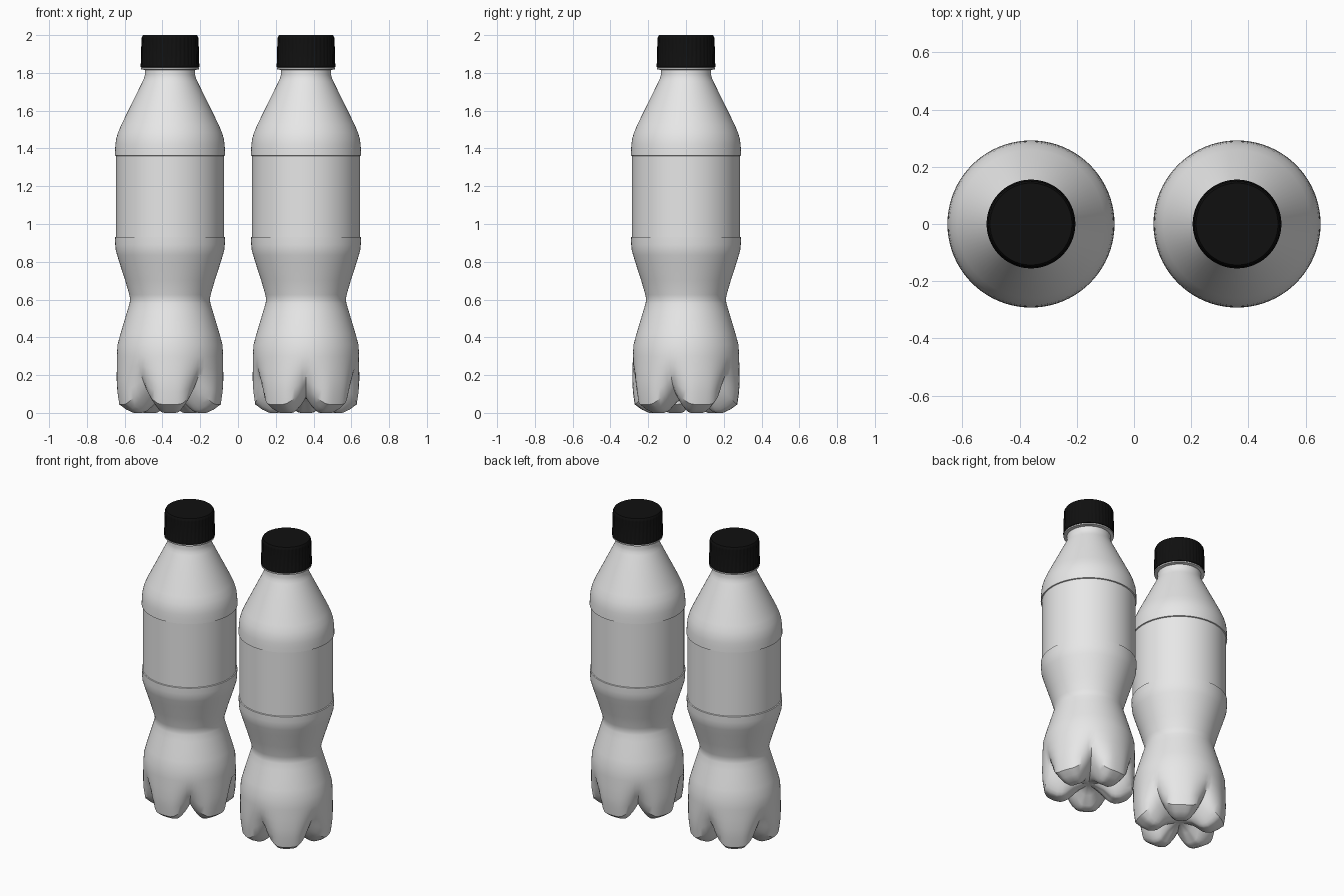
import bpy, bmesh, math

if "Cube" in bpy.data.objects:
    bpy.data.objects.remove(bpy.data.objects["Cube"])

SEG = 80  # divisible by the five feet


def material(name, rgb):
    m = bpy.data.materials.new(name)
    m.diffuse_color = (*rgb, 1)
    m.use_nodes = True
    m.node_tree.nodes["Principled BSDF"].inputs["Base Color"].default_value = m.diffuse_color
    return m


GREY = material("light grey plastic", (0.8, 0.8, 0.8))
BLACK = material("black plastic", (0.005, 0.005, 0.005))


def lathe(name, rings, x, mat, turn=0.0, seg=SEG, angle=35):
    """Skin rings given as functions angle -> (r, z); both ends are closed."""
    bm = bmesh.new()
    loops = []
    for ring in rings:
        loop = []
        for i in range(seg):
            a = 2 * math.pi * i / seg
            r, z = ring(a, i)
            loop.append(bm.verts.new((r * math.cos(a + turn), r * math.sin(a + turn), z)))
        loops.append(loop)
    for lo, hi in zip(loops, loops[1:]):
        for i in range(seg):
            j = (i + 1) % seg
            bm.faces.new((lo[i], lo[j], hi[j], hi[i]))
    for loop in (loops[0], loops[-1]):
        c = bm.verts.new((0, 0, sum(v.co.z for v in loop) / seg))
        for i in range(seg):
            bm.faces.new((loop[i], loop[(i + 1) % seg], c))
    bmesh.ops.recalc_face_normals(bm, faces=bm.faces)
    me = bpy.data.meshes.new(name)
    bm.to_mesh(me)
    bm.free()
    me.materials.append(mat)
    ob = bpy.data.objects.new(name, me)
    bpy.context.collection.objects.link(ob)
    ob.location.x = x
    bpy.ops.object.select_all(action='DESELECT')
    ob.select_set(True)
    bpy.context.view_layer.objects.active = ob
    bpy.ops.object.shade_smooth_by_angle(angle=math.radians(angle))
    return ob


def plain(r, z):
    return lambda a, i: (r, z)


def petal(foot, valley):
    """Ring that swings between the foot profile and the valley profile."""
    def ring(a, i):
        d = abs((a * 5 / (2 * math.pi) + 0.5) % 1 - 0.5) * 2  # 0 foot, 1 valley
        t = max(0.0, (d - 0.3) / 0.7) ** 1.4
        return tuple(f + (v - f) * t for f, v in zip(foot, valley))
    return ring


# Five-footed base: (foot point, valley point), centre outwards
BASE = [((0.03, 0.075), (0.03, 0.075)),
        ((0.09, 0.05), (0.08, 0.077)),
        ((0.14, 0.008), (0.125, 0.083)),
        ((0.165, 0.0), (0.15, 0.09)),
        ((0.195, 0.0), (0.175, 0.10)),
        ((0.235, 0.018), (0.20, 0.12)),
        ((0.272, 0.045), (0.225, 0.145)),
        ((0.281, 0.11), (0.245, 0.175)),
        ((0.284, 0.17), (0.262, 0.21)),
        ((0.283, 0.23), (0.276, 0.25))]

# Waist, label recess, shoulder and neck
BODY = [(0.281, 0.30), (0.278, 0.36), (0.262, 0.42), (0.244, 0.48),
        (0.226, 0.54), (0.214, 0.58), (0.211, 0.60), (0.215, 0.625),
        (0.237, 0.70), (0.266, 0.79), (0.280, 0.835), (0.287, 0.86),
        (0.290, 0.89), (0.291, 0.93), (0.285, 0.932), (0.285, 1.36),
        (0.292, 1.362), (0.291, 1.39), (0.289, 1.42), (0.285, 1.45),
        (0.275, 1.485), (0.258, 1.525), (0.145, 1.755), (0.137, 1.772),
        (0.133, 1.79), (0.133, 1.82), (0.12, 1.822), (0.12, 1.9)]


def ridged(r, z, depth):
    return lambda a, i: (r - depth * (i % 4 > 1), z)


def bottle(side, x, turn):
    rings = [petal(f, v) for f, v in BASE] + [plain(r, z) for r, z in BODY]
    lathe(side + "_bottle_body", rings, x, GREY, turn)
    # Collar under the cap
    lathe(side + "_neck_collar", [plain(0.13, 1.815), plain(0.153, 1.819),
                                  plain(0.153, 1.827), plain(0.13, 1.829)], x, GREY)
    # Cap: smooth band, fine grip ridges, rounded top edge
    lathe(side + "_cap", [plain(0.14, 1.829), plain(0.155, 1.83), plain(0.155, 1.842),
                          ridged(0.155, 1.846, 0.003), ridged(0.151, 1.982, 0.003),
                          plain(0.149, 1.99), plain(0.143, 2.0)], x, BLACK, seg=160)


# The second bottle is the first turned half round
bottle("right", 0.36, math.pi / 2)
bottle("left", -0.36, -math.pi / 2)
